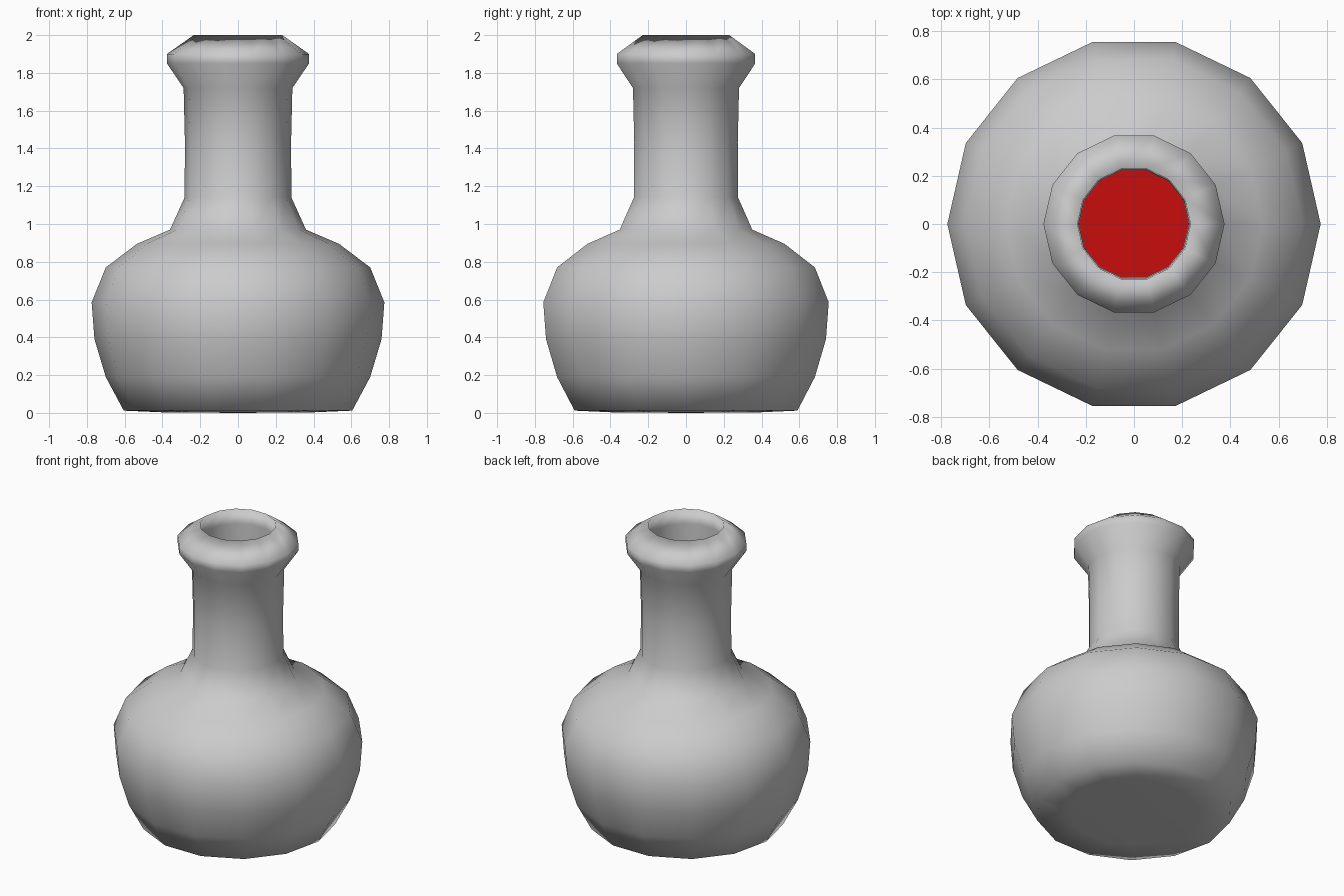
import bpy, bmesh
from math import cos, sin, tau

if "Cube" in bpy.data.objects:
    bpy.data.objects.remove(bpy.data.objects["Cube"])

SIDES = 14


def lathe(name, profile):
    """Revolve (radius, z) points around z; zero radius makes a pole."""
    bm = bmesh.new()
    rings = []
    for r, z in profile:
        if r == 0:
            rings.append([bm.verts.new((0, 0, z))] * SIDES)
        else:
            rings.append([bm.verts.new((r * cos(tau * i / SIDES), r * sin(tau * i / SIDES), z))
                          for i in range(SIDES)])
    for a, b in zip(rings, rings[1:]):
        for i in range(SIDES):
            j = (i + 1) % SIDES
            bm.faces.new(list(dict.fromkeys((a[i], a[j], b[j], b[i]))))
    mesh = bpy.data.meshes.new(name)
    bm.to_mesh(mesh)
    bm.free()
    for p in mesh.polygons:
        p.use_smooth = True
    ob = bpy.data.objects.new(name, mesh)
    bpy.context.collection.objects.link(ob)
    return ob


# Flask: base, round body, neck, flared lip, then the inner neck wall
lathe("flask", [
    (0, 0), (0.40, 0.003), (0.605, 0.012),
    (0.70, 0.19), (0.76, 0.39), (0.775, 0.585), (0.70, 0.77), (0.535, 0.895),
    (0.36, 0.97), (0.283, 1.14), (0.281, 1.43), (0.288, 1.72),
    (0.376, 1.85), (0.376, 1.90), (0.235, 2.0),
    (0.23, 1.9), (0.228, 1.2),
])

# Liquid surface inside the neck
liquid = lathe("liquid", [(0.228, 1.2), (0, 1.2)])
red = bpy.data.materials.new("red_liquid")
red.diffuse_color = (0.58, 0.004, 0.004, 1)
red.use_nodes = True
red.node_tree.nodes["Principled BSDF"].inputs["Base Color"].default_value = red.diffuse_color
liquid.data.materials.append(red)
